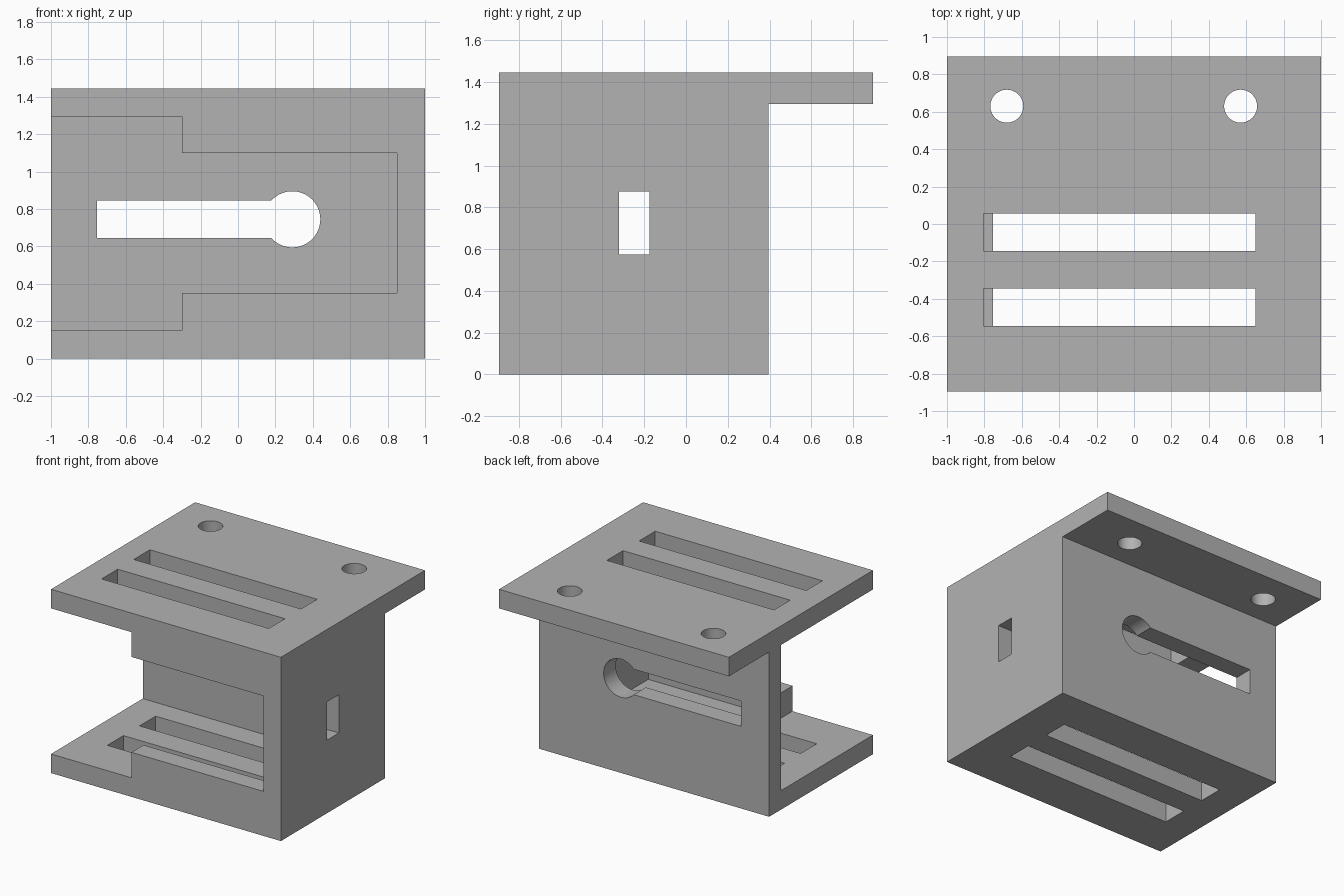
import bpy
import bmesh
from math import asin, cos, sin, pi, radians

cube = bpy.data.objects.get("Cube")
if cube:
    bpy.data.objects.remove(cube, do_unlink=True)

# Plain grey finish
grey = bpy.data.materials.new("plain grey")
grey.use_nodes = True
colour = (0.45, 0.45, 0.45, 1)
grey.diffuse_color = colour
grey.node_tree.nodes["Principled BSDF"].inputs["Base Color"].default_value = colour

WALL = 0.15
DEPTH = 0.895          # half of the overall depth
BACK = 0.395           # rear face of the box
HEIGHT = 1.445
ROOF = HEIGHT - WALL   # underside of the top plate


def prism(name, points, axis, low, high):
    """Extrude a 2D outline along an axis between two positions."""
    place = {"x": lambda a, b, t: (t, a, b),
             "y": lambda a, b, t: (a, t, b),
             "z": lambda a, b, t: (a, b, t)}[axis]
    bm = bmesh.new()
    ends = [[bm.verts.new(place(a, b, t)) for a, b in points] for t in (low, high)]
    for end in ends:
        bm.faces.new(end)
    n = len(points)
    for i in range(n):
        j = (i + 1) % n
        bm.faces.new((ends[0][i], ends[0][j], ends[1][j], ends[1][i]))
    bmesh.ops.recalc_face_normals(bm, faces=bm.faces)
    mesh = bpy.data.meshes.new(name)
    bm.to_mesh(mesh)
    bm.free()
    obj = bpy.data.objects.new(name, mesh)
    bpy.context.collection.objects.link(obj)
    mesh.materials.append(grey)
    return obj


def rect(a0, a1, b0, b1):
    return [(a0, b0), (a1, b0), (a1, b1), (a0, b1)]


def arc(ca, cb, radius, start=0, sweep=2 * pi, steps=64):
    return [(ca + radius * cos(start + sweep * i / steps),
             cb + radius * sin(start + sweep * i / steps)) for i in range(steps)]


# Box with the top plate running past its back
side = [(-DEPTH, 0), (BACK, 0), (BACK, ROOF), (DEPTH, ROOF), (DEPTH, HEIGHT), (-DEPTH, HEIGHT)]
bracket = prism("bracket_body", side, "x", -1, 1)

# Inner cavity, open on one side
cutters = [prism("cavity_cutter", rect(-DEPTH + WALL, BACK - WALL, WALL, ROOF), "x", -1.2, 0.85)]

# Stepped opening in the front wall
opening = [(-1.2, WALL), (-0.3, WALL), (-0.3, 0.35), (0.85, 0.35),
           (0.85, 1.1), (-0.3, 1.1), (-0.3, ROOF), (-1.2, ROOF)]
cutters.append(prism("front_opening_cutter", opening, "y", -1.2, -0.5))

# Keyhole in the back wall
bend = asin(0.1 / 0.15)
keyhole = arc(0.29, 0.745, 0.15, -pi + bend, 2 * (pi - bend))
keyhole += [(0.29 - 0.15 * cos(bend), 0.845), (-0.755, 0.845), (-0.755, 0.645)]
cutters.append(prism("keyhole_cutter", keyhole, "y", 0, 0.6))

# Window in the closed side wall
cutters.append(prism("side_window_cutter", rect(-0.32, -0.175, 0.575, 0.875), "x", 0.6, 1.2))

# Paired slots in the top and bottom plates
for y in (-0.545, -0.145):
    cutters.append(prism("top_slot_cutter", rect(-0.805, 0.65, y, y + 0.2), "z", 1.2, 1.6))
    cutters.append(prism("bottom_slot_cutter", rect(-0.755, 0.7, y, y + 0.2), "z", -0.2, 0.25))

# Mounting holes in the overhang
for x in (-0.68, 0.57):
    cutters.append(prism("mounting_hole_cutter", arc(x, 0.63, 0.088), "z", 1.2, 1.6))

bpy.context.view_layer.objects.active = bracket
for cutter in cutters:
    cutter.hide_render = True
    cut = bracket.modifiers.new(cutter.name, "BOOLEAN")
    cut.operation = "DIFFERENCE"
    cut.solver = "EXACT"
    cut.object = cutter
    bpy.ops.object.modifier_apply(modifier=cut.name)
    bpy.data.objects.remove(cutter, do_unlink=True)

bpy.ops.object.select_all(action="DESELECT")
bracket.select_set(True)
bpy.ops.object.shade_smooth_by_angle(angle=radians(30))
